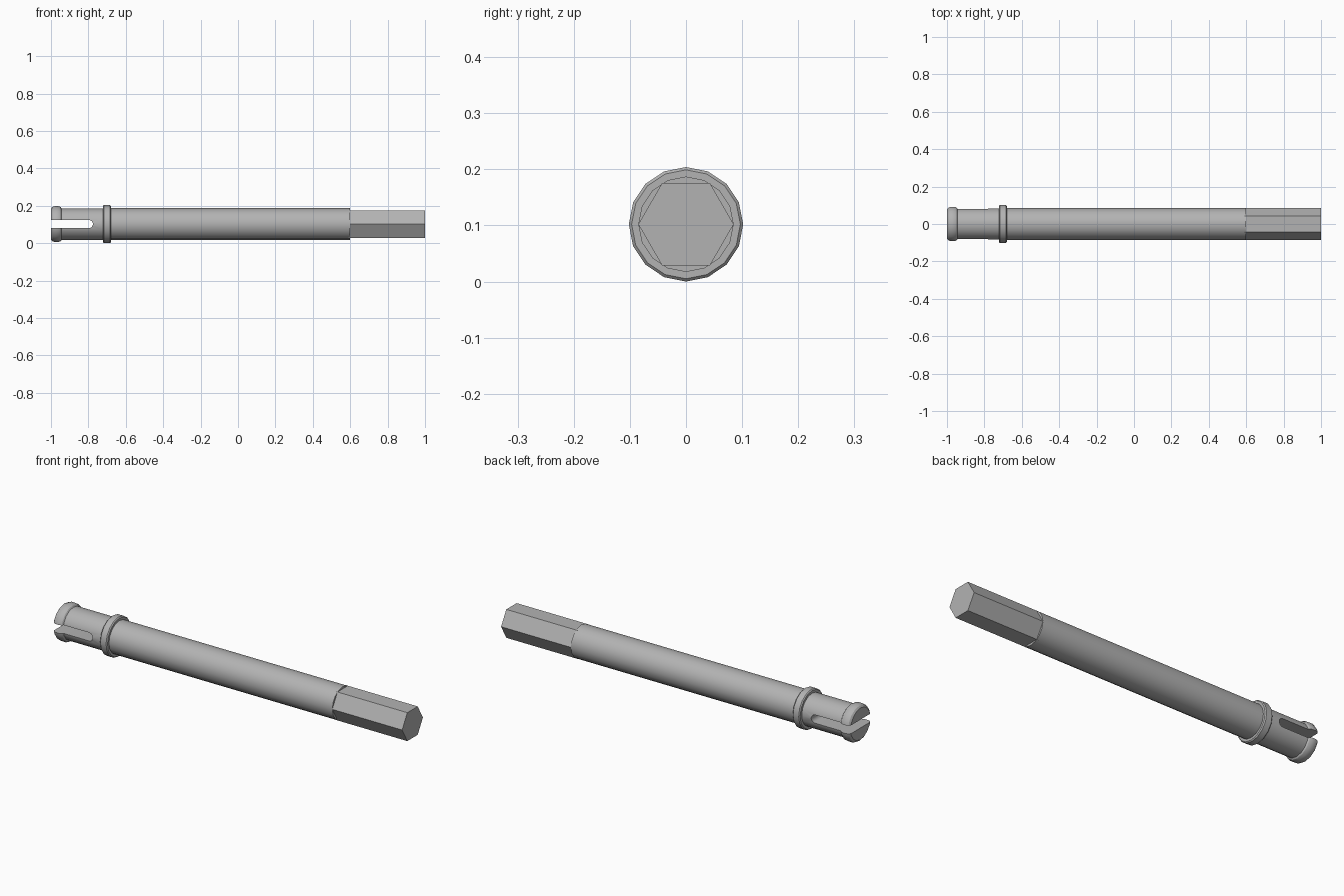
import bpy, bmesh, math
from mathutils import Vector

cube = bpy.data.objects.get("Cube")
if cube:
    bpy.data.objects.remove(cube, do_unlink=True)

AXIS_Z = 0.102

grey = bpy.data.materials.new("light_grey")
grey.use_nodes = True
colour = (0.45, 0.45, 0.45, 1)
grey.diffuse_color = colour
grey.node_tree.nodes["Principled BSDF"].inputs["Base Color"].default_value = colour


def finish(bm, name):
    bmesh.ops.recalc_face_normals(bm, faces=bm.faces)
    mesh = bpy.data.meshes.new(name)
    bm.to_mesh(mesh)
    bm.free()
    mesh.materials.append(grey)
    obj = bpy.data.objects.new(name, mesh)
    bpy.context.collection.objects.link(obj)
    return obj


def lathe_x(name, profile, sides):
    """Capped solid of (x, radius) rings around the long axis."""
    bm = bmesh.new()
    rings = []
    for x, r in profile:
        angles = [2 * math.pi * i / sides for i in range(sides)]
        rings.append([bm.verts.new((x, r * math.cos(a), AXIS_Z + r * math.sin(a)))
                      for a in angles])
    for a, b in zip(rings, rings[1:]):
        for i in range(sides):
            j = (i + 1) % sides
            bm.faces.new((a[i], a[j], b[j], b[i]))
    bm.faces.new(rings[0])
    bm.faces.new(rings[-1])
    return finish(bm, name)


def shade(obj):
    bpy.ops.object.select_all(action='DESELECT')
    obj.select_set(True)
    bpy.context.view_layer.objects.active = obj
    bpy.ops.object.shade_smooth_by_angle(angle=math.radians(30))


# Round shaft with rounded end lip and collar
shaft = lathe_x("shaft", [
    (-1.0, 0.082), (-0.993, 0.091), (-0.98, 0.096), (-0.96, 0.096),
    (-0.948, 0.091), (-0.943, 0.084),
    (-0.722, 0.084), (-0.722, 0.097), (-0.717, 0.102),
    (-0.685, 0.102), (-0.68, 0.097), (-0.68, 0.085),
    (0.6, 0.085)], 16)

# Hexagonal drive end
hex_end = lathe_x("hex_end", [(0.59, 0.085), (1.0, 0.085)], 6)

# Round-ended slot cutter through the clip end
SLOT = 0.0215
bm = bmesh.new()
outline = [(-1.1, -SLOT)]
for i in range(9):
    a = math.pi * (i / 8 - 0.5)
    outline.append((-0.797 + SLOT * math.cos(a), SLOT * math.sin(a)))
outline.append((-1.1, SLOT))
face = bm.faces.new([bm.verts.new((x, -0.2, AXIS_Z + z)) for x, z in outline])
extruded = bmesh.ops.extrude_face_region(bm, geom=[face])["geom"]
bmesh.ops.translate(bm, vec=Vector((0, 0.4, 0)),
                    verts=[v for v in extruded if isinstance(v, bmesh.types.BMVert)])
cutter = finish(bm, "slot_cutter")
cutter.hide_render = True

# Cut the slot, then drop the cutter
cut = shaft.modifiers.new("slot", 'BOOLEAN')
cut.operation = 'DIFFERENCE'
cut.solver = 'EXACT'
cut.object = cutter
bpy.ops.object.select_all(action='DESELECT')
shaft.select_set(True)
bpy.context.view_layer.objects.active = shaft
bpy.ops.object.modifier_apply(modifier=cut.name)
bpy.data.objects.remove(cutter, do_unlink=True)

for part in (shaft, hex_end):
    shade(part)
